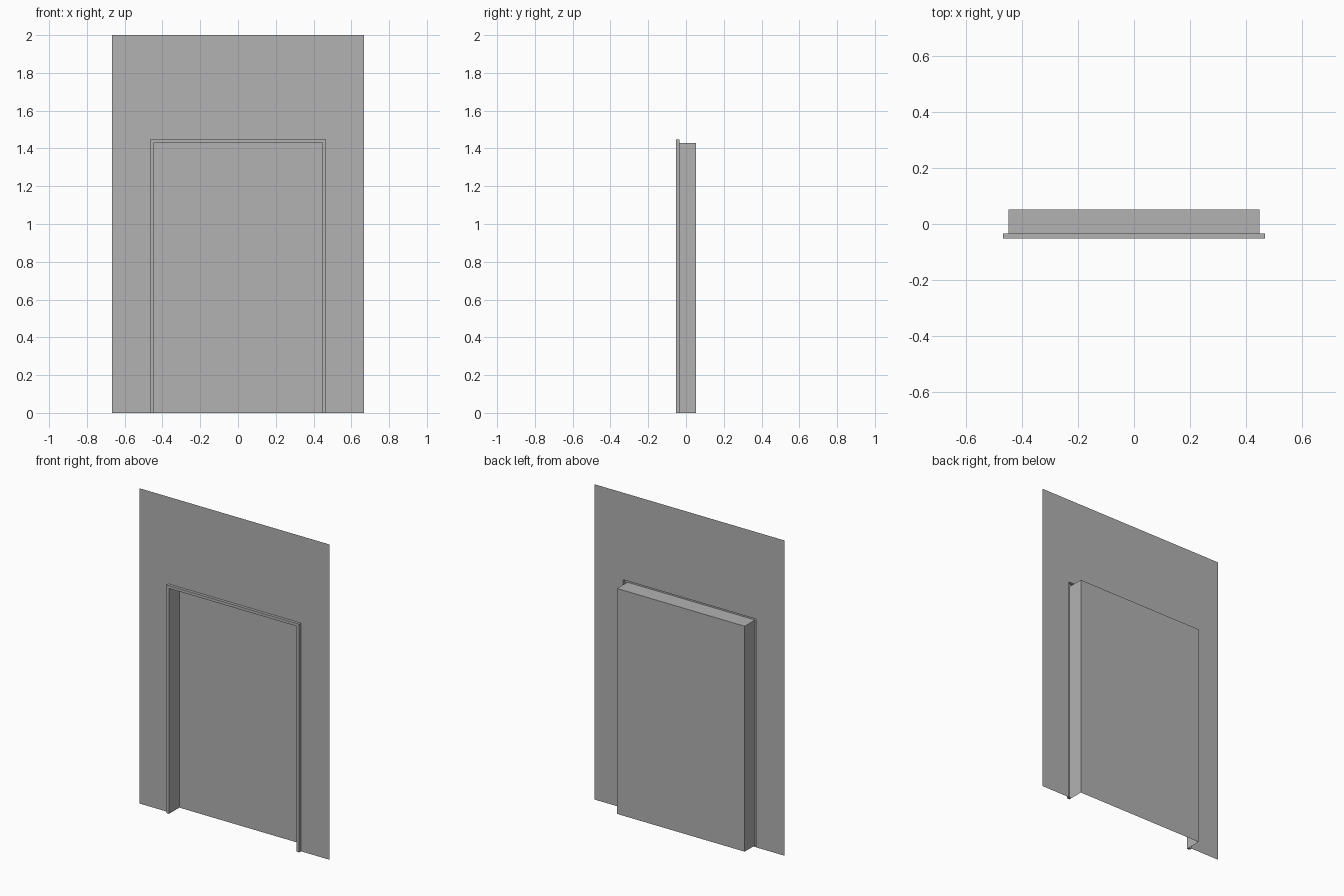
import bpy

cube = bpy.data.objects.get("Cube")
if cube:
    bpy.data.objects.remove(cube, do_unlink=True)

# Single flat colour
grey = bpy.data.materials.new("plain grey")
grey.use_nodes = True
COLOUR = (0.448, 0.448, 0.448, 1)
grey.diffuse_color = COLOUR
grey.node_tree.nodes["Principled BSDF"].inputs["Base Color"].default_value = COLOUR

# Main dimensions
HALF_W, OPEN_H = 0.448, 1.43
TRIM = 0.018
FRONT, WALL, BACK = -0.052, -0.034, 0.052
WALL_HALF, WALL_H = 0.667, 2.0


def arch(half, height, y):
    """Four points of an open-bottomed rectangular arch."""
    return [(-half, y, 0), (-half, y, height), (half, y, height), (half, y, 0)]


def outset(d, y):
    return arch(HALF_W + d, OPEN_H + d, y)


def add_sheet(name, verts, faces):
    mesh = bpy.data.meshes.new(name)
    mesh.from_pydata(verts, [], faces)
    mesh.materials.append(grey)
    obj = bpy.data.objects.new(name, mesh)
    bpy.context.collection.objects.link(obj)
    return obj


def loft(name, rings, caps=False):
    """Join successive arches with quads; caps close the two feet."""
    verts = [p for ring in rings for p in ring]
    faces = []
    for r in range(len(rings) - 1):
        a, b = r * 4, r * 4 + 4
        faces += [(a + i, a + i + 1, b + i + 1, b + i) for i in range(3)]
    if caps:
        feet = [r * 4 for r in range(len(rings))]
        faces.append(tuple(reversed(feet)))
        faces.append(tuple(f + 3 for f in feet))
    return add_sheet(name, verts, faces)


# Thin wall sheet around the opening
loft("wall", [arch(WALL_HALF, WALL_H, WALL), outset(TRIM, WALL)])

# Raised trim: outer side, front and inner side, with closed feet
loft("door_trim", [outset(TRIM, WALL), outset(TRIM, FRONT),
                   outset(0, FRONT), outset(0, WALL)], caps=True)

# Recess sides and top, open at the floor
loft("recess_lining", [outset(0, WALL), outset(0, BACK)])

# Flat panel closing the recess
add_sheet("door_panel", outset(0, BACK), [(3, 2, 1, 0)])
